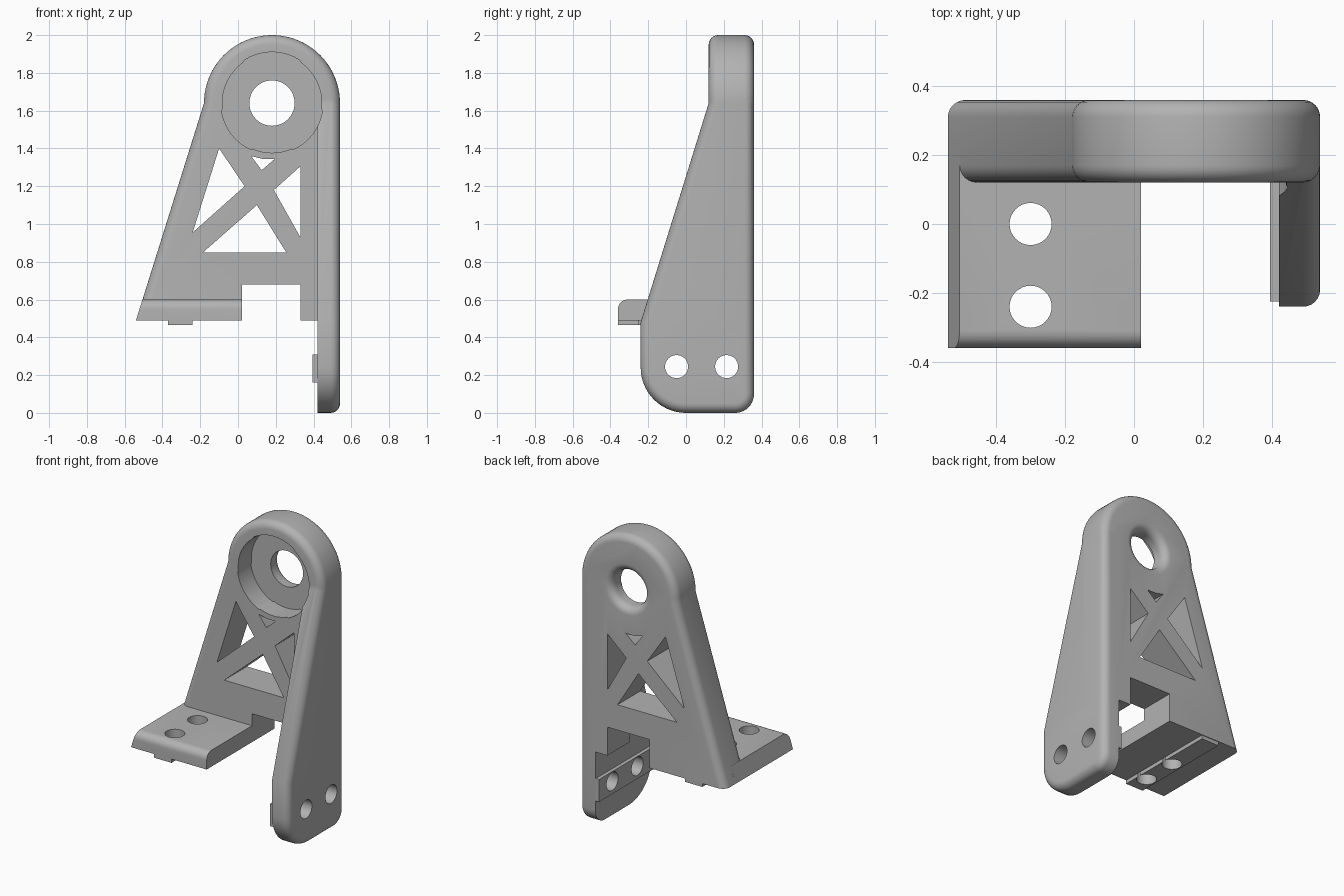
import bpy, bmesh
from math import sin, cos, pi, radians
from mathutils import Vector

cube = bpy.data.objects.get("Cube")
if cube:
    bpy.data.objects.remove(cube, do_unlink=True)

grey = bpy.data.materials.new("light grey")
grey.use_nodes = True
colour = (0.45, 0.45, 0.45, 1)
grey.diffuse_color = colour
grey.node_tree.nodes["Principled BSDF"].inputs["Base Color"].default_value = colour

# Axis mapping from (u, v, depth) to world
PLACE = {"X": lambda u, v, d: (d, u, v),
         "Y": lambda u, v, d: (u, d, v),
         "Z": lambda u, v, d: (u, v, d)}


def loft(name, axis, rings, round_edge=None, radius=0.05):
    """Skin matching outlines [(depth, points), ...]; round edges picked by a rule."""
    bm = bmesh.new()
    loops = [[bm.verts.new(PLACE[axis](u, v, d)) for u, v in pts] for d, pts in rings]
    for a, b in zip(loops, loops[1:]):
        for i in range(len(a)):
            j = (i + 1) % len(a)
            bm.faces.new((a[i], a[j], b[j], b[i]))
    bm.faces.new(loops[0])
    bm.faces.new(loops[-1])
    bmesh.ops.recalc_face_normals(bm, faces=bm.faces)
    if round_edge:
        edges = [e for e in bm.edges if round_edge(e.verts[0].co, e.verts[1].co)]
        bmesh.ops.bevel(bm, geom=edges, offset=radius, offset_type='OFFSET',
                        segments=6, profile=0.5, affect='EDGES', clamp_overlap=True)
    mesh = bpy.data.meshes.new(name)
    bm.to_mesh(mesh)
    bm.free()
    mesh.materials.append(grey)
    ob = bpy.data.objects.new(name, mesh)
    bpy.context.collection.objects.link(ob)
    return ob


def prism(name, axis, pts, lo, hi, *rounding):
    return loft(name, axis, [(lo, pts), (hi, pts)], *rounding)


def box(name, x0, x1, y0, y1, z0, z1):
    return prism(name, "Y", [(x0, z0), (x1, z0), (x1, z1), (x0, z1)], y0, y1)


def arc(cx, cy, r, start, end, n):
    return [(cx + r * cos(radians(start + (end - start) * i / n)),
             cy + r * sin(radians(start + (end - start) * i / n))) for i in range(n + 1)]


def circle(cx, cy, r, n=48):
    return arc(cx, cy, r, 0, 360, n)[:-1]


def combine(target, tool, operation):
    mod = target.modifiers.new(operation.lower(), 'BOOLEAN')
    mod.operation, mod.solver, mod.object = operation, 'EXACT', tool
    bpy.context.view_layer.objects.active = target
    bpy.ops.object.modifier_apply(modifier=mod.name)
    bpy.data.objects.remove(tool, do_unlink=True)


CX, CZ, FRONT, BACK = 0.18, 1.64, 0.12, 0.36

# Upright plate with round head, its outer rim filleted front and back
outline = arc(CX, CZ, 0.36, 0, 180, 40) + [(-0.54, 0.49), (0.02, 0.49), (0.02, 0.68),
                                           (0.33, 0.68), (0.33, 0.49), (0.54, 0.49)]


def plate_rim(a, b):
    inner = all(-0.1 < p.x < 0.5 and p.z < 1 for p in (a, b))
    bottom = max(a.z, b.z) < 0.7
    return abs(a.y - b.y) < 1e-5 and not inner and not bottom


bracket = prism("bracket", "Y", outline, FRONT, BACK, plate_rim, 0.05)

# Tapered side arm with filleted outer face
arm_outline = ([(FRONT, CZ), (-0.24, 0.48)] + arc(0, 0.24, 0.24, 180, 270, 14)
               + arc(0.26, 0.10, 0.10, 270, 360, 10) + [(BACK, CZ)])
arm = prism("side_arm", "X", arm_outline, 0.42, 0.54,
            lambda a, b: min(a.x, b.x) > 0.53 and min(a.z, b.z) < 1.6, 0.05)
combine(bracket, arm, 'UNION')

# Foot with rounded front edge
foot = prism("foot", "Y", [(-0.54, 0.49), (0.02, 0.49), (0.02, 0.60), (-0.506, 0.60)],
             -0.36, 0.25,
             lambda a, b: max(a.y, b.y) < -0.35 and min(a.z, b.z) > 0.59, 0.05)
combine(bracket, foot, 'UNION')

# Locating ribs under the foot and inside the arm
combine(bracket, box("foot_rib", -0.37, -0.24, -0.36, 0.355, 0.465, 0.52), 'UNION')
combine(bracket, box("arm_rib", 0.395, 0.45, -0.225, 0.355, 0.16, 0.31), 'UNION')

# Bearing pocket with three shallow relief slots
slots = ((55, 125), (187, 248), (292, 353))
pocket = []
for deg in range(0, 360, 3):
    r = 0.27 if any(lo < deg < hi for lo, hi in slots) else 0.263
    pocket.append((CX + r * cos(radians(deg)), CZ + r * sin(radians(deg))))
combine(bracket, prism("pocket_cutter", "Y", pocket, -0.3, 0.26), 'DIFFERENCE')

# Shaft hole flaring out at the back
flare = [(0.2, 0.12)] + [(0.31 + 0.05 * sin(t * pi / 12), 0.17 - 0.05 * cos(t * pi / 12))
                         for t in range(7)] + [(0.4, 0.17)]
combine(bracket, loft("shaft_cutter", "Y", [(d, circle(CX, CZ, r)) for d, r in flare]),
        'DIFFERENCE')

# Truss windows
windows = [
    [(-0.24, 0.955), (0.035, 1.20), (-0.10, 1.40)],
    [(-0.185, 0.85), (0.255, 0.85), (0.10, 1.10)],
    [(0.33, 0.93), (0.33, 1.305), (0.19, 1.18)],
    [(0.07, 1.36), (0.125, 1.285), (0.195, 1.345), (0.13, 1.345)],
]
for pts in windows:
    combine(bracket, prism("window_cutter", "Y", pts, 0.0, 0.5), 'DIFFERENCE')

# Screw holes through foot and arm
for y in (0.0, -0.24):
    combine(bracket, prism("foot_hole_cutter", "Z", circle(-0.30, y, 0.061, 32), 0.3, 0.8),
            'DIFFERENCE')
for y in (-0.05, 0.215):
    combine(bracket, prism("arm_hole_cutter", "X", circle(y, 0.245, 0.061, 32), 0.3, 0.7),
            'DIFFERENCE')

# Smooth fillets, crisp edges
bpy.ops.object.select_all(action='DESELECT')
bracket.select_set(True)
bpy.context.view_layer.objects.active = bracket
bpy.ops.object.shade_smooth_by_angle(angle=radians(30))
